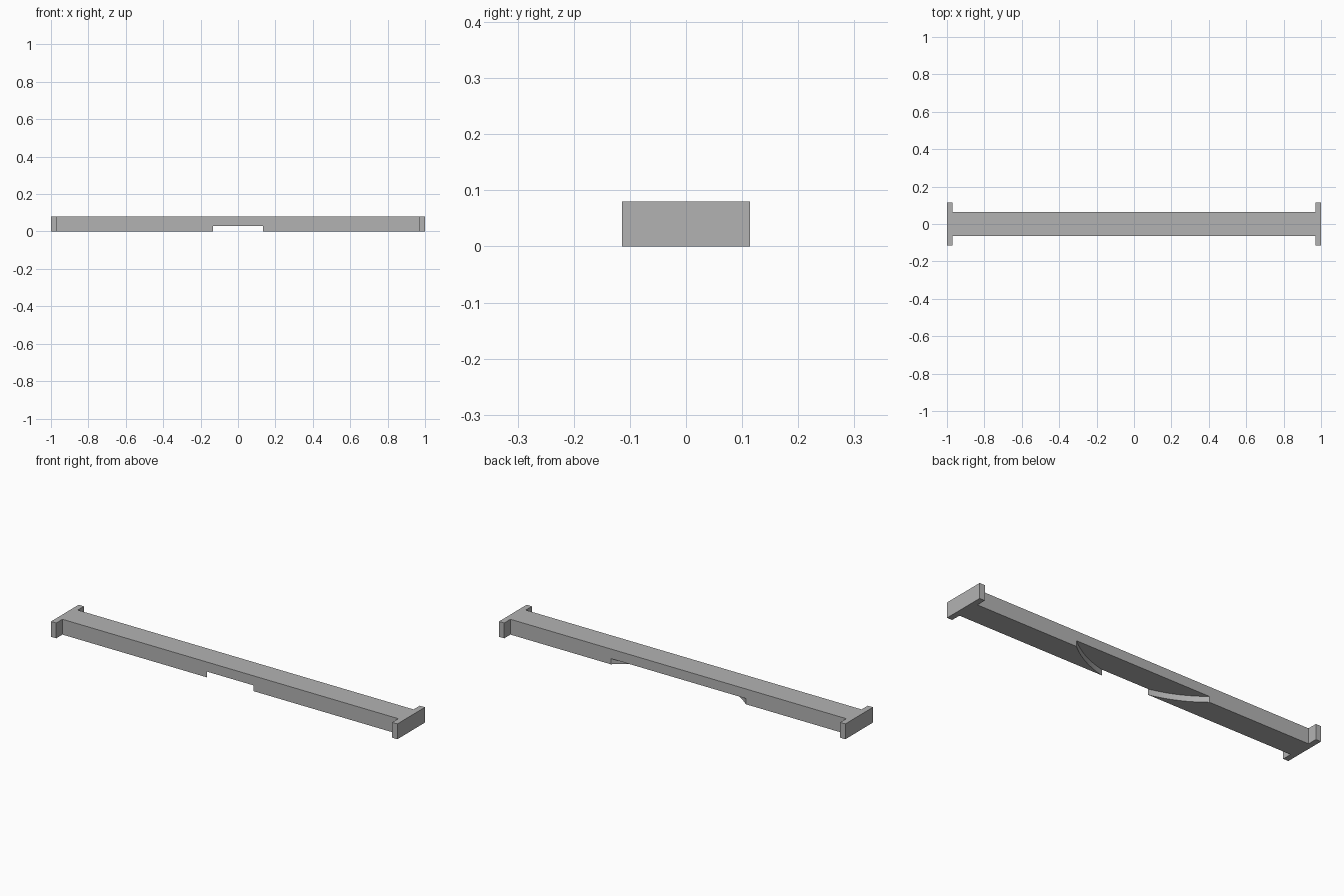
import bpy
import bmesh
import math

default = bpy.data.objects.get("Cube")
if default:
    bpy.data.objects.remove(default, do_unlink=True)

HEIGHT = 0.08
BODY_Y = 0.063      # half width of the beam
FLANGE_Y = 0.114    # half width of the end plates
FLANGE_X = 0.97     # inner face of the end plates
NOTCH_TOP = 0.03
NOTCH_FRONT, NOTCH_BACK = 0.135, 0.39   # half widths of the underside recess

grey = bpy.data.materials.new("plain grey")
grey.use_nodes = True
colour = (0.45, 0.45, 0.45, 1)
grey.diffuse_color = colour
grey.node_tree.nodes["Principled BSDF"].inputs["Base Color"].default_value = colour

# Beam with end plates: one H-shaped outline, mirrored from a quarter and extruded
quarter = [(1, FLANGE_Y), (FLANGE_X, FLANGE_Y), (FLANGE_X, BODY_Y)]
right_half = [(x, -y) for x, y in quarter[::-1]] + quarter
outline = right_half + [(-x, y) for x, y in right_half[::-1]]

bm = bmesh.new()
base = bm.faces.new([bm.verts.new((x, y, 0)) for x, y in outline])
top = bmesh.ops.extrude_face_region(bm, geom=[base])["geom"]
bmesh.ops.translate(bm, vec=(0, 0, HEIGHT),
                    verts=[v for v in top if isinstance(v, bmesh.types.BMVert)])
bmesh.ops.recalc_face_normals(bm, faces=bm.faces)
mesh = bpy.data.meshes.new("beam")
bm.to_mesh(mesh)
bm.free()
beam = bpy.data.objects.new("beam", mesh)
bpy.context.collection.objects.link(beam)
mesh.materials.append(grey)

# Underside recess: a round disc through both edge widths, cut from the beam
centre_y = (NOTCH_BACK ** 2 - NOTCH_FRONT ** 2) / (4 * BODY_Y)
radius = math.hypot(NOTCH_FRONT, centre_y + BODY_Y)
bpy.ops.mesh.primitive_cylinder_add(vertices=192, radius=radius, depth=0.1,
                                    location=(0, centre_y, NOTCH_TOP - 0.05))
cutter = bpy.context.object
cutter.name = "recess_cutter"
cutter.hide_render = True
cutter.data.materials.append(grey)

bpy.ops.object.select_all(action='DESELECT')
beam.select_set(True)
bpy.context.view_layer.objects.active = beam
cut = beam.modifiers.new("recess", 'BOOLEAN')
cut.operation = 'DIFFERENCE'
cut.solver = 'EXACT'
cut.object = cutter
bpy.ops.object.modifier_apply(modifier=cut.name)
bpy.data.objects.remove(cutter, do_unlink=True)

bpy.ops.object.shade_smooth_by_angle(angle=math.radians(30))
